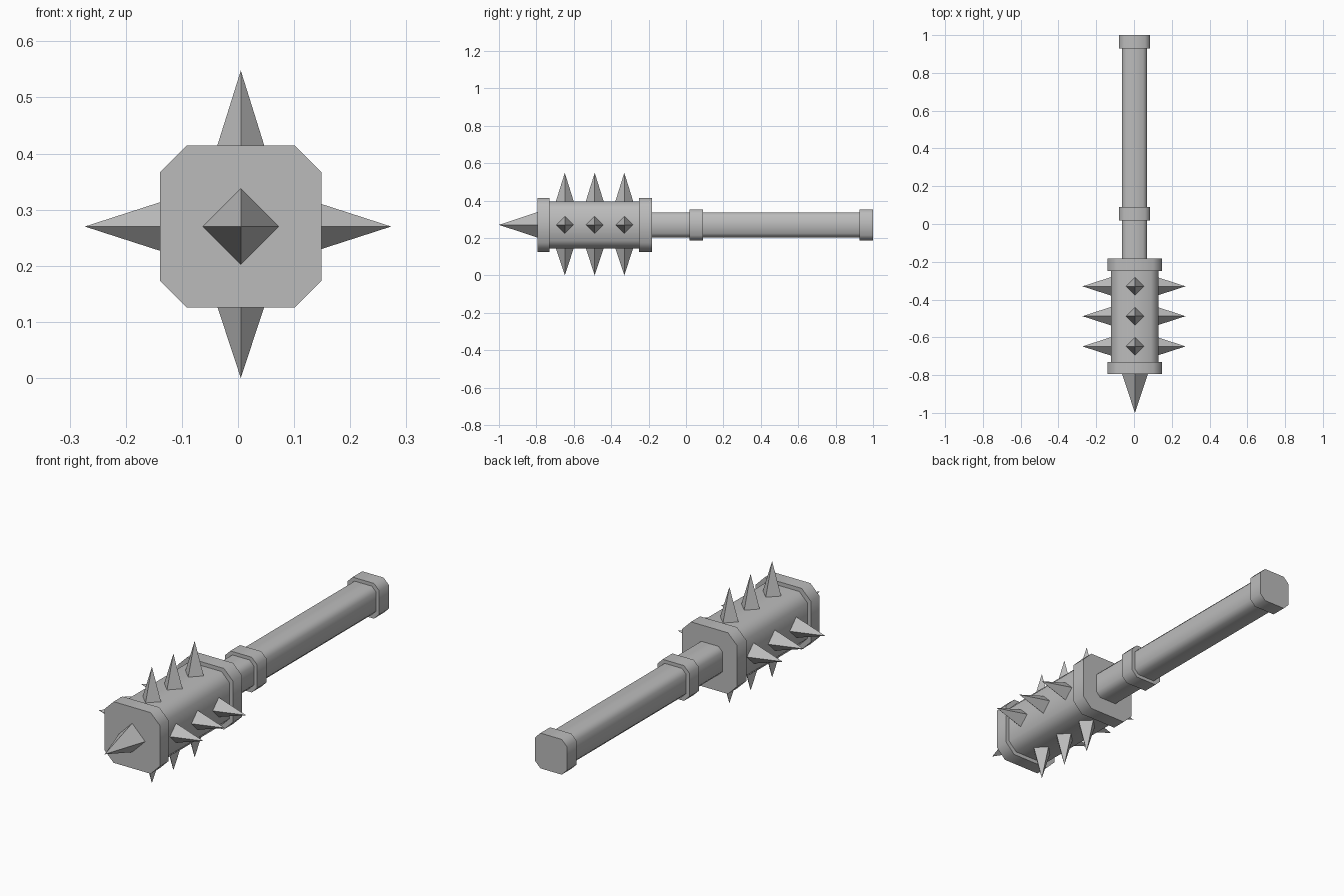
import bpy, bmesh, math
from mathutils import Vector

cube = bpy.data.objects.get("Cube")
if cube:
    bpy.data.objects.remove(cube, do_unlink=True)

CX, CZ = 0.005, 0.27   # long axis of the club

grey = bpy.data.materials.new("plain_grey")
grey.use_nodes = True
colour = (0.5, 0.5, 0.5, 1)
grey.diffuse_color = colour
grey.node_tree.nodes["Principled BSDF"].inputs["Base Color"].default_value = colour


def finish(name, bm):
    bmesh.ops.recalc_face_normals(bm, faces=bm.faces)
    mesh = bpy.data.meshes.new(name)
    bm.to_mesh(mesh)
    bm.free()
    mesh.materials.append(grey)
    obj = bpy.data.objects.new(name, mesh)
    bpy.context.collection.objects.link(obj)
    return obj


def bar(name, half, y0, y1, cx=CX):
    """Square bar along y with chamfered corners, smooth around its sides."""
    c = half * 0.67
    ring = [(half, -c), (half, c), (c, half), (-c, half),
            (-half, c), (-half, -c), (-c, -half), (c, -half)]
    bm = bmesh.new()
    base = bm.faces.new([bm.verts.new((cx + x, y0, CZ + z)) for x, z in ring])
    out = bmesh.ops.extrude_face_region(bm, geom=[base], use_keep_orig=True)
    moved = [v for v in out["geom"] if isinstance(v, bmesh.types.BMVert)]
    bmesh.ops.translate(bm, verts=moved, vec=(0, y1 - y0, 0))
    obj = finish(name, bm)
    bpy.ops.object.select_all(action="DESELECT")
    obj.select_set(True)
    bpy.context.view_layer.objects.active = obj
    bpy.ops.object.shade_smooth_by_angle(angle=math.radians(50))


def spike(name, base, tip, radius):
    """Four-sided flat pyramid pointing from base to tip."""
    base, tip = Vector(base), Vector(tip)
    axis = tip - base
    bm = bmesh.new()
    bmesh.ops.create_cone(bm, cap_ends=True, segments=4, radius1=radius,
                          radius2=0, depth=axis.length)
    bmesh.ops.translate(bm, verts=bm.verts, vec=(0, 0, axis.length / 2))
    turn = Vector((0, 0, 1)).rotation_difference(axis).to_matrix()
    bmesh.ops.rotate(bm, verts=bm.verts, cent=(0, 0, 0), matrix=turn)
    bmesh.ops.translate(bm, verts=bm.verts, vec=base)
    bmesh.ops.remove_doubles(bm, verts=bm.verts, dist=1e-5)
    finish(name, bm)


# Handle with its collars
bar("handle", 0.067, -0.19, 0.99, 0.003)
bar("grip_collar", 0.083, 0.018, 0.09, 0.003)
bar("pommel", 0.083, 0.928, 1.0, 0.003)

# Head with its end rims
bar("head", 0.126, -0.78, -0.2)
bar("rear_rim", 0.144, -0.25, -0.182)
bar("front_rim", 0.144, -0.795, -0.73)

# Spikes: one at the tip, three rows on each of four sides
spike("tip_spike", (CX, -0.795, CZ), (CX, -1, CZ), 0.068)
for row, y in enumerate((-0.648, -0.488, -0.33)):
    for side, d in (("left", (1, 0)), ("right", (-1, 0)),
                    ("top", (0, 1)), ("bottom", (0, -1))):
        cx = CX if d[1] else 0
        base = (cx + d[0] * 0.115, y, CZ + d[1] * 0.115)
        tip = (cx + d[0] * 0.273, y, CZ + d[1] * 0.273)
        if d[1] > 0:
            tip = (cx, y, 0.548)
        elif d[1] < 0:
            tip = (cx, y, 0)
        spike(f"{side}_spike_{row + 1}", base, tip, 0.051)
